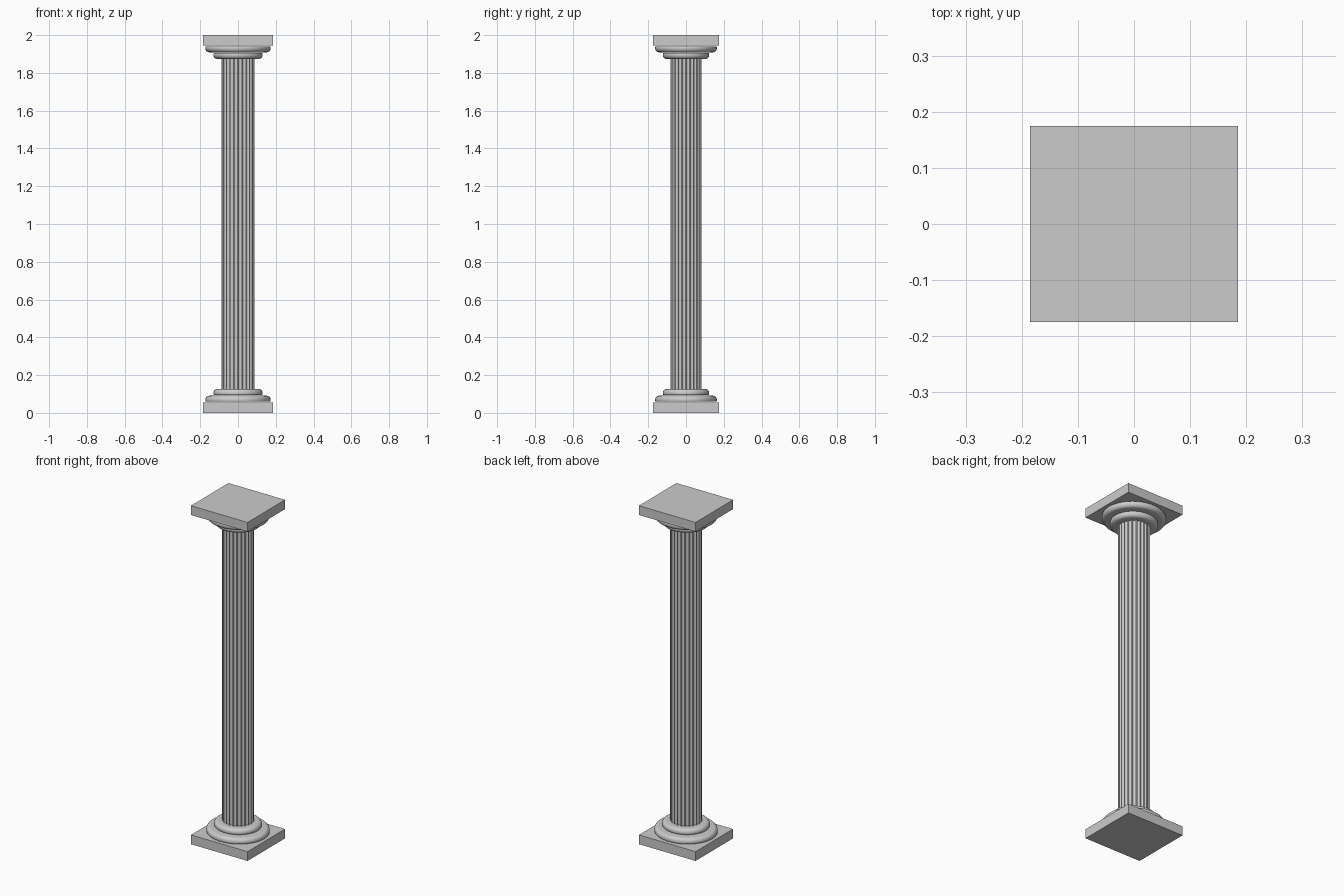
import bpy, bmesh
from math import sin, cos, pi, radians

if "Cube" in bpy.data.objects:
    bpy.data.objects.remove(bpy.data.objects["Cube"])

SY = 0.945      # the column is slightly narrower in depth
H = 2.0


def make(name, bm, smooth=True):
    bmesh.ops.recalc_face_normals(bm, faces=bm.faces)
    me = bpy.data.meshes.new(name)
    bm.to_mesh(me)
    bm.free()
    ob = bpy.data.objects.new(name, me)
    bpy.context.collection.objects.link(ob)
    if smooth:
        bpy.ops.object.select_all(action='DESELECT')
        ob.select_set(True)
        bpy.context.view_layer.objects.active = ob
        bpy.ops.object.shade_smooth_by_angle(angle=radians(35))
    return ob


def slab(name, z0, z1):
    bm = bmesh.new()
    bmesh.ops.create_cube(bm, size=1)
    for v in bm.verts:
        v.co.x *= 0.37
        v.co.y *= 0.35
        v.co.z = z0 if v.co.z < 0 else z1
    make(name, bm, False)


def lathe(name, profile, flip, n=64):
    bm = bmesh.new()
    rings = []
    for r, z in profile:
        z = H - z if flip else z
        rings.append([bm.verts.new((r * cos(2 * pi * i / n), r * SY * sin(2 * pi * i / n), z))
                      for i in range(n)])
    for a, b in zip(rings, rings[1:]):
        for i in range(n):
            j = (i + 1) % n
            bm.faces.new((a[i], a[j], b[j], b[i]))
    bm.faces.new(rings[0])
    bm.faces.new(rings[-1])
    make(name, bm)


def bulge(radius, z0, z1, steps=12):
    # rounded moulding, widest a little below its middle
    zc, rr = z0 + 0.4 * (z1 - z0), 0.6 * (z1 - z0)
    pts = [(radius - 0.006, z0)]
    for k in range(steps + 1):
        t = -0.15 * pi + 0.65 * pi * k / steps
        pts.append((radius - rr + rr * cos(t), max(z0, zc + rr * sin(t))))
    return pts[1:]


# Slabs and mouldings, mirrored for base and capital
for label, flip in (("base", False), ("capital", True)):
    slab(label + "_slab", *((H - 0.055, H) if flip else (0, 0.055)))
    lathe(label + "_large_ring", bulge(0.173, 0.055, 0.091), flip)
    lathe(label + "_small_ring", bulge(0.13, 0.091, 0.126), flip)

# Fluted shaft: narrow ridges between concave grooves
FLUTES, R, DEPTH = 24, 0.087, 0.008
section = []
for f in range(FLUTES):
    for k in range(9):
        u = k / 8
        a = 2 * pi * (f + 0.1 + 0.8 * u) / FLUTES
        r = R - DEPTH * (1 - (2 * u - 1) ** 2) ** 0.5
        section.append((r * cos(a), r * SY * sin(a)))
bm = bmesh.new()
bottom = [bm.verts.new((x, y, 0.12)) for x, y in section]
top = [bm.verts.new((x, y, H - 0.12)) for x, y in section]
for i in range(len(section)):
    j = (i + 1) % len(section)
    bm.faces.new((bottom[i], bottom[j], top[j], top[i]))
bm.faces.new(bottom)
bm.faces.new(top)
make("fluted_shaft", bm)
